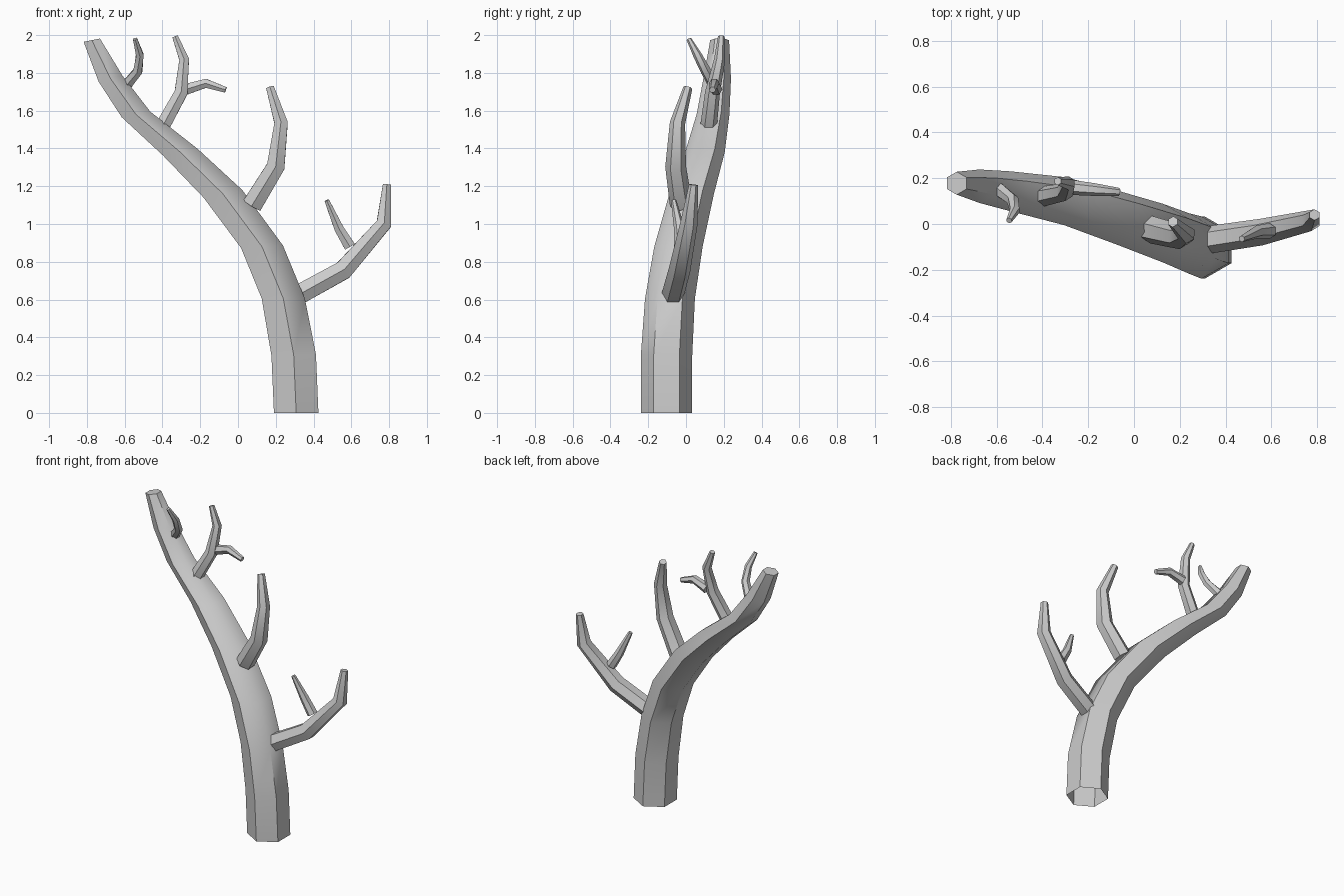
import bpy, bmesh
from math import sin, cos, pi
from mathutils import Vector

if "Cube" in bpy.data.objects:
    bpy.data.objects.remove(bpy.data.objects["Cube"])

SIDES = 6


def tube(name, rings, cap_start):
    """Skin a list of (centre, axis_u, axis_v, radius) into a six-sided tube."""
    bm = bmesh.new()
    loops = []
    for c, u, v, r in rings:
        loops.append([bm.verts.new(c + r * (cos(a) * u + sin(a) * v))
                      for a in (2 * pi * (i + 0.5) / SIDES for i in range(SIDES))])
    for lo, hi in zip(loops, loops[1:]):
        for i in range(SIDES):
            j = (i + 1) % SIDES
            bm.faces.new((lo[i], lo[j], hi[j], hi[i]))
    bm.faces.new(loops[-1])
    if cap_start:
        bm.faces.new(loops[0][::-1])
    bm.normal_update()
    mesh = bpy.data.meshes.new(name)
    bm.to_mesh(mesh)
    bm.free()
    ob = bpy.data.objects.new(name, mesh)
    bpy.context.collection.objects.link(ob)
    bpy.ops.object.select_all(action='DESELECT')
    ob.select_set(True)
    bpy.context.view_layer.objects.active = ob
    bpy.ops.object.shade_smooth_by_angle(angle=pi / 3.2)
    return ob


def branch(name, points):
    """Tapered limb with rings perpendicular to its path."""
    pts = [Vector(p[:3]) for p in points]
    rings = []
    for i, p in enumerate(pts):
        t = Vector()
        if i > 0:
            t += (p - pts[i - 1]).normalized()
        if i < len(pts) - 1:
            t += (pts[i + 1] - p).normalized()
        t.normalize()
        u = Vector((0, 1, 0)).cross(t).normalized()
        rings.append((p, u, t.cross(u), points[i][3] * 1.1))
    return tube(name, rings, True)


# Trunk: x, y, z, radius, tilt of the nearly level rings; open at the base
trunk = [(0.308, -0.103, 0, 0.136, 0), (0.295, -0.103, 0.305, 0.136, 0.03),
         (0.24, -0.085, 0.605, 0.132, 0.0), (0.127, -0.04, 0.88, 0.128, 0.06),
         (-0.08, 0.03, 1.16, 0.118, 0.2), (-0.305, 0.1, 1.38, 0.105, 0.2),
         (-0.54, 0.143, 1.58, 0.087, 0.2), (-0.675, 0.165, 1.77, 0.073, 0.25),
         (-0.774, 0.178, 1.973, 0.05, 0.2)]
tube("trunk", [(Vector((x, y, z)), Vector((1, 0, k)), Vector((0, 1, 0)), r)
               for x, y, z, r, k in trunk], False)

# Side branches and their twigs: x, y, z, radius
branch("low_branch", [(0.32, -0.07, 0.625, 0.055), (0.557, -0.035, 0.755, 0.053),
                      (0.772, 0.015, 1.0, 0.042), (0.788, 0.04, 1.208, 0.022)])
branch("low_twig", [(0.592, -0.03, 0.88, 0.031), (0.535, -0.035, 0.975, 0.026),
                    (0.47, -0.065, 1.125, 0.013)])
branch("middle_branch", [(0.075, -0.025, 1.10, 0.055), (0.2, -0.055, 1.305, 0.05),
                         (0.228, -0.045, 1.535, 0.037), (0.17, 0.01, 1.722, 0.022)])
branch("high_branch", [(-0.397, 0.12, 1.522, 0.04), (-0.302, 0.14, 1.695, 0.036),
                       (-0.285, 0.178, 1.87, 0.027), (-0.333, 0.187, 1.993, 0.016)])
branch("high_twig", [(-0.275, 0.16, 1.713, 0.03), (-0.17, 0.15, 1.745, 0.025),
                     (-0.065, 0.14, 1.71, 0.016)])
branch("top_twig", [(-0.59, 0.15, 1.735, 0.029), (-0.53, 0.105, 1.81, 0.025),
                    (-0.52, 0.06, 1.895, 0.021), (-0.545, 0.015, 1.98, 0.012)])
